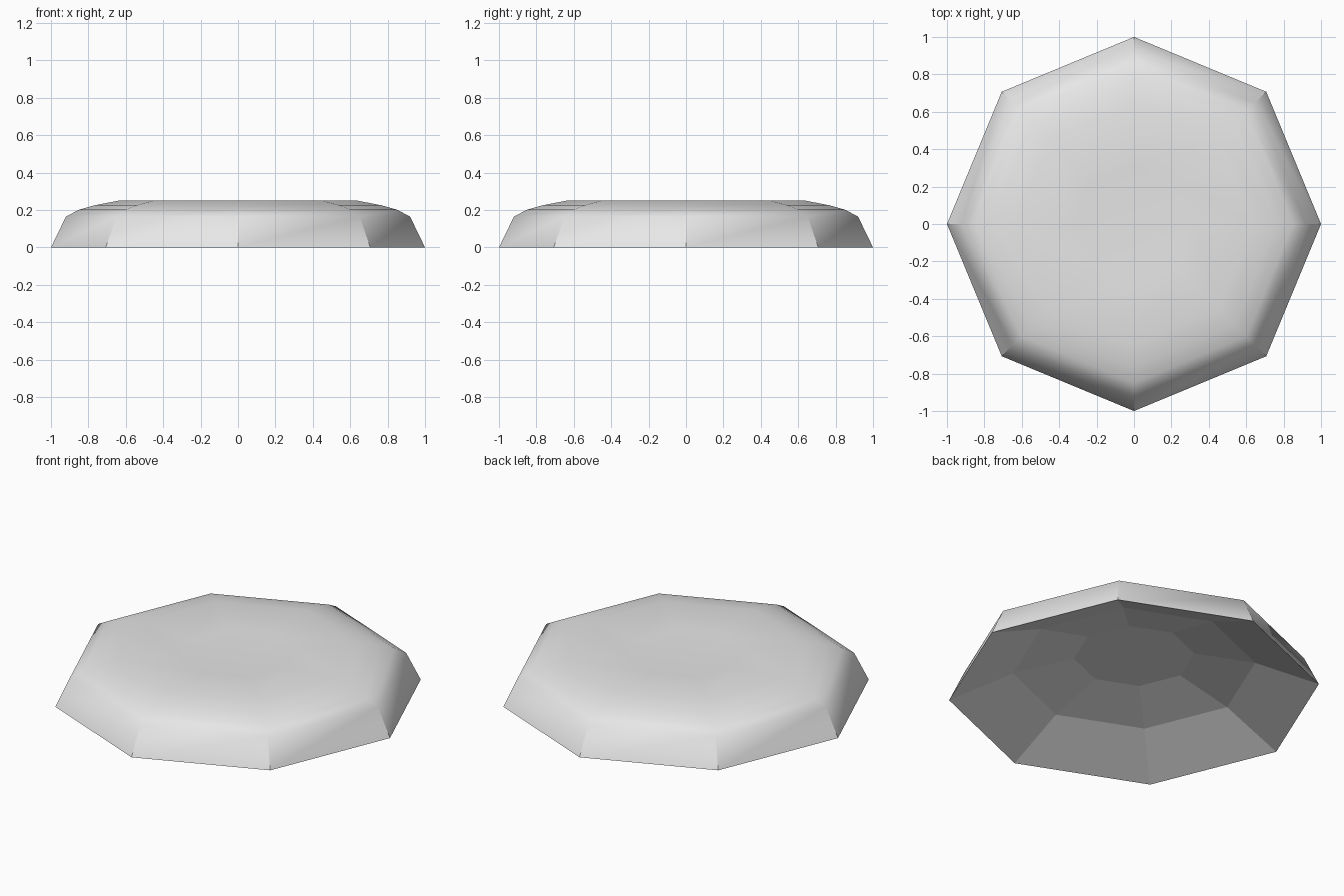
import bpy, bmesh, math

cube = bpy.data.objects.get("Cube")
if cube:
    bpy.data.objects.remove(cube, do_unlink=True)

SIDES = 8
# Profiles as (radius, height), from the ground rim inwards
TOP = [(1, 0), (0.92, 0.165), (0.85, 0.202), (0.765, 0.226), (0.64, 0.25), (0.32, 0.238)]
UNDERSIDE = [(0.655, 0.15), (0.325, 0.225)]

# Plain grey material
grey = bpy.data.materials.new("plain grey")
grey.use_nodes = True
colour = (0.8, 0.8, 0.8, 1)
grey.diffuse_color = colour
grey.node_tree.nodes["Principled BSDF"].inputs["Base Color"].default_value = colour

bm = bmesh.new()


def ring(radius, height):
    angles = [2 * math.pi * i / SIDES for i in range(SIDES)]
    return [bm.verts.new((radius * math.cos(a), radius * math.sin(a), height)) for a in angles]


def skin(rings, smooth):
    """Bridge successive rings and cap the last one."""
    for a, b in zip(rings, rings[1:]):
        for i in range(SIDES):
            j = (i + 1) % SIDES
            bm.faces.new((a[i], a[j], b[j], b[i])).smooth = smooth
    bm.faces.new(rings[-1]).smooth = smooth


# Rounded upper shell and faceted hollow underside share the ground rim
upper = [ring(r, z) for r, z in TOP]
skin(upper, True)
skin([upper[0]] + [ring(r, z) for r, z in UNDERSIDE], False)
bmesh.ops.recalc_face_normals(bm, faces=bm.faces)

# Sharp rim and sharp corners on the side walls
for i in range(SIDES):
    for other in (upper[0][(i + 1) % SIDES], upper[1][i]):
        bm.edges.get((upper[0][i], other)).smooth = False

mesh = bpy.data.meshes.new("octagonal_cover")
bm.to_mesh(mesh)
bm.free()
mesh.materials.append(grey)
cover = bpy.data.objects.new("octagonal_cover", mesh)
bpy.context.collection.objects.link(cover)
